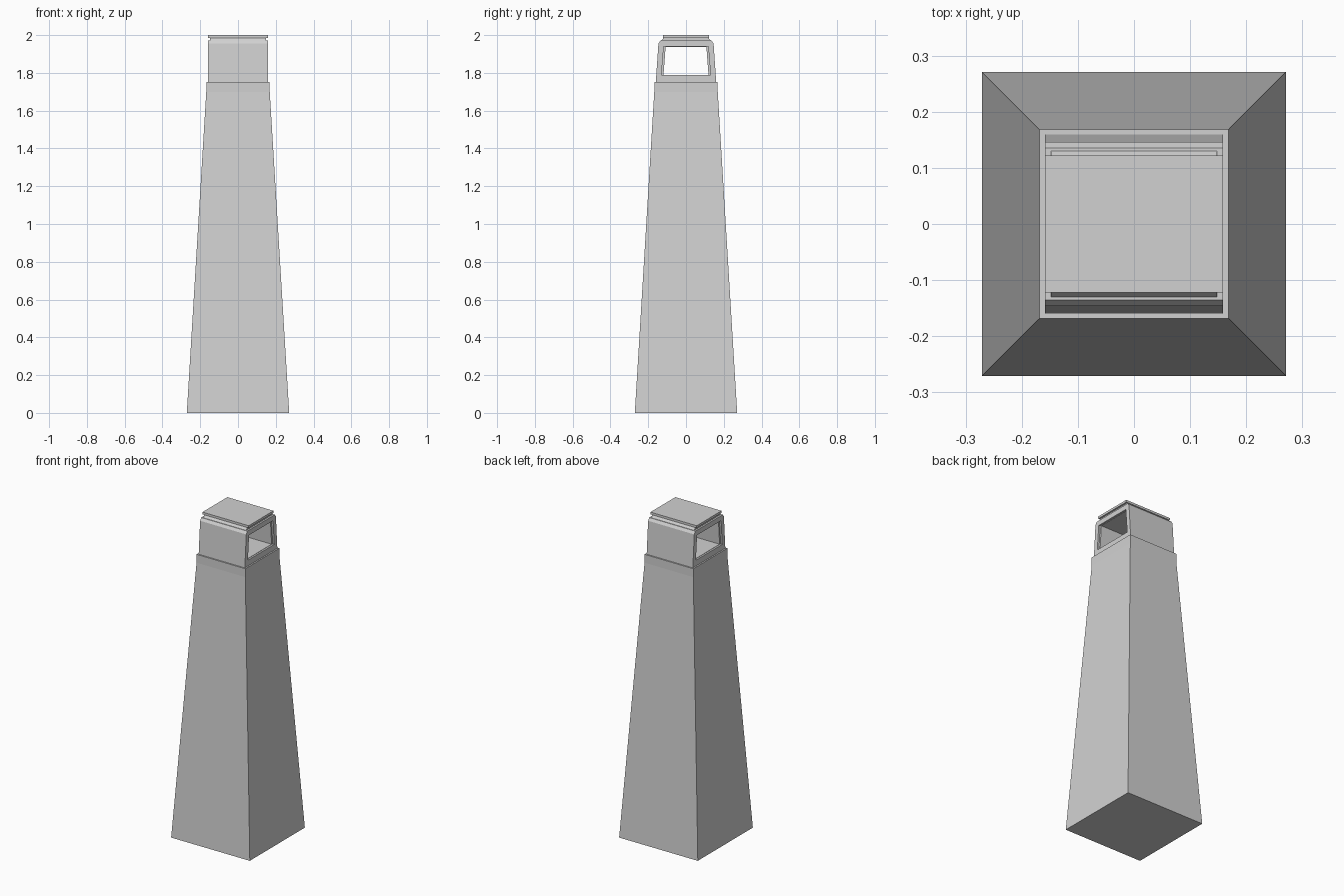
import bpy, bmesh
from mathutils import Vector

old = bpy.data.objects.get("Cube")
if old:
    bpy.data.objects.remove(old, do_unlink=True)

GREY = (0.64, 0.64, 0.64, 1.0)
stone = bpy.data.materials.new("light grey")
stone.use_nodes = True
stone.diffuse_color = GREY
stone.node_tree.nodes["Principled BSDF"].inputs["Base Color"].default_value = GREY


def finish(name, bm):
    bmesh.ops.recalc_face_normals(bm, faces=bm.faces)
    mesh = bpy.data.meshes.new(name)
    bm.to_mesh(mesh)
    bm.free()
    mesh.materials.append(stone)
    obj = bpy.data.objects.new(name, mesh)
    bpy.context.collection.objects.link(obj)
    return obj


def square_tower(name, levels):
    """Stack of square sections given as (half width, height)."""
    bm = bmesh.new()
    rings = [[bm.verts.new((sx * h, sy * h, z))
              for sx, sy in ((-1, -1), (1, -1), (1, 1), (-1, 1))]
             for h, z in levels]
    for low, high in zip(rings, rings[1:]):
        for i in range(4):
            j = (i + 1) % 4
            bm.faces.new((low[i], low[j], high[j], high[i]))
    bm.faces.new(rings[0][::-1])
    bm.faces.new(rings[-1])
    return finish(name, bm)


def side_prism(name, half_x, *outlines):
    """Mirrored (y, z) outlines, later ones being holes, extruded across x."""
    bm = bmesh.new()
    edges = []
    for half in outlines:
        loop = half + [(-y, z) for y, z in reversed(half)]
        verts = [bm.verts.new((-half_x, y, z)) for y, z in loop]
        edges += [bm.edges.new((a, b)) for a, b in zip(verts, verts[1:] + verts[:1])]
    bmesh.ops.triangle_fill(bm, edges=edges, use_beauty=True, normal=Vector((-1, 0, 0)))
    ext = bmesh.ops.extrude_face_region(bm, geom=bm.faces[:], use_keep_orig=True)
    moved = [g for g in ext["geom"] if isinstance(g, bmesh.types.BMVert)]
    bmesh.ops.translate(bm, verts=moved, vec=(2 * half_x, 0, 0))
    return finish(name, bm)


# Tapered shaft with a short upright collar
square_tower("shaft", [(0.271, 0), (0.168, 1.70), (0.168, 1.752)])

# Open head, chamfered at the top and pierced from side to side
side_prism("head_shell", 0.159,
           [(0.160, 1.75), (0.146, 1.955), (0.135, 1.971)],
           [(0.130, 1.788), (0.118, 1.940)])

# Slightly recessed lining that rises into the neck
side_prism("head_lining", 0.148,
           [(0.145, 1.76), (0.132, 1.969), (0.118, 1.987)],
           [(0.119, 1.790), (0.108, 1.938)])

# Flat cap plate
side_prism("cap", 0.159, [(0.122, 1.986), (0.122, 2.0)])
